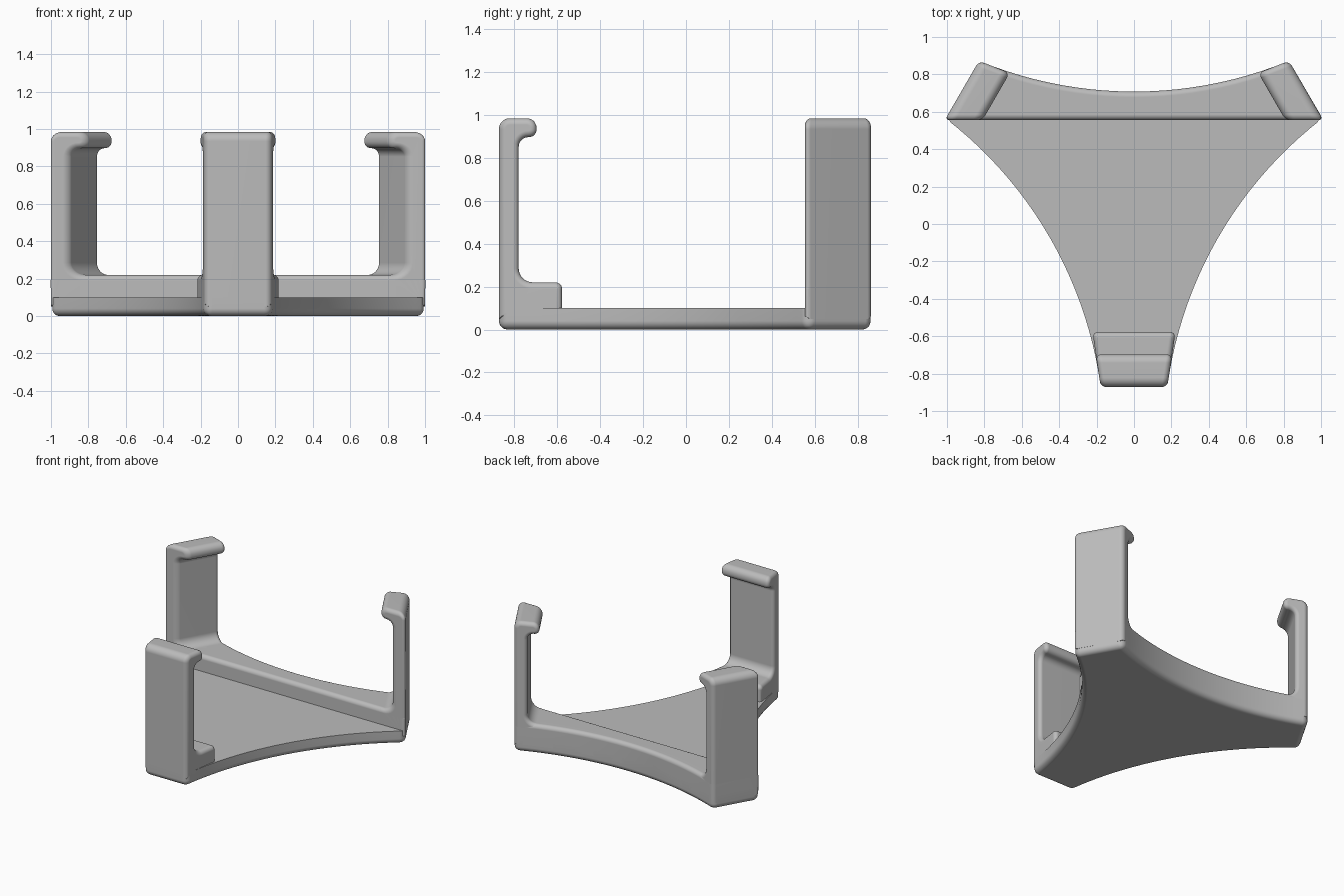
import bpy, bmesh, math
from mathutils import Vector, Matrix

old = bpy.data.objects.get("Cube")
if old:
    bpy.data.objects.remove(old, do_unlink=True)

grey = bpy.data.materials.new("plain_grey")
grey.use_nodes = True
colour = (0.5, 0.5, 0.5, 1)
grey.diffuse_color = colour
grey.node_tree.nodes["Principled BSDF"].inputs["Base Color"].default_value = colour

# Main dimensions: arm reach, half width of an arm end, nearest edge of the plate
REACH, HALF, WAIST = 1.06, 0.178, 0.52
CENTRE_Y = 0.188
PLATE_TOP, STEP_TOP, ARM_TOP = 0.1, 0.22, 0.985
BACK_CUT = 0.555
C30, S30 = math.cos(math.radians(30)), 0.5


def finish(name, bm):
    bmesh.ops.recalc_face_normals(bm, faces=bm.faces)
    mesh = bpy.data.meshes.new(name)
    bm.to_mesh(mesh)
    bm.free()
    mesh.materials.append(grey)
    obj = bpy.data.objects.new(name, mesh)
    bpy.context.collection.objects.link(obj)
    bpy.ops.object.select_all(action='DESELECT')
    obj.select_set(True)
    bpy.context.view_layer.objects.active = obj
    bpy.ops.object.shade_smooth_by_angle(angle=math.radians(35))
    weighted = obj.modifiers.new("even_shading", 'WEIGHTED_NORMAL')
    weighted.keep_sharp = True
    return obj


def prism(lower, upper):
    """Closed solid between two matching rings of points."""
    bm = bmesh.new()
    a = [bm.verts.new(p) for p in lower]
    b = [bm.verts.new(p) for p in upper]
    caps = [bm.faces.new(a[::-1]), bm.faces.new(b)]
    for i in range(len(a)):
        j = (i + 1) % len(a)
        bm.faces.new((a[i], a[j], b[j], b[i]))
    bmesh.ops.recalc_face_normals(bm, faces=bm.faces)
    return bm, caps


def round_edges(bm, edges, size):
    bmesh.ops.bevel(bm, geom=list(edges), offset=size, segments=5,
                    profile=0.5, affect='EDGES', clamp_overlap=False)


def upright_corners(bm):
    return {e for e in bm.edges
            if abs(e.verts[0].co.z - e.verts[1].co.z) > 0.01
            and e.calc_face_angle() > 0.4}


def rounded(corners, steps=7):
    """Polygon of (x, y, radius) corners with each corner rounded."""
    pts = []
    for i, (x, y, r) in enumerate(corners):
        p = Vector((x, y))
        if r == 0:
            pts.append(p)
            continue
        to_prev = (Vector(corners[i - 1][:2]) - p).normalized()
        to_next = (Vector(corners[(i + 1) % len(corners)][:2]) - p).normalized()
        mid = p + r * (to_prev + to_next)
        for k in range(steps + 1):
            a = k / steps * math.pi / 2
            pts.append(mid - r * (to_next * math.cos(a) + to_prev * math.sin(a)))
    return pts


# Concave edge, from right to left, about the plate centre
end_x, end_y = C30 * REACH - S30 * HALF, S30 * REACH + C30 * HALF
sag = end_y - WAIST
radius = (end_x ** 2 + sag ** 2) / (2 * sag)
sweep = math.asin(end_x / radius)
SEGMENTS = 22
arc = []
for i in range(SEGMENTS + 1):
    a = sweep * (1 - 2 * i / SEGMENTS)
    arc.append(Vector((radius * math.sin(a), WAIST + radius * (1 - math.cos(a)), 0)))
shift = Vector((0, CENTRE_Y, 0))

# Base plate: three concave edges, rounded underneath
outline = [Matrix.Rotation(k * math.tau / 3, 3, 'Z') @ p + shift
           for k in range(3) for p in arc]
bm, caps = prism(outline, [p + Vector((0, 0, PLATE_TOP)) for p in outline])
round_edges(bm, upright_corners(bm) | set(caps[0].edges), 0.04)
finish("base_plate", bm)

# Raised back rail between the two back arms
cut_t = (BACK_CUT - CENTRE_Y - S30 * REACH) / C30
cut_x = C30 * REACH - S30 * cut_t
foot = [p + shift for p in arc]
foot += [Vector((-cut_x, BACK_CUT, 0)), Vector((cut_x, BACK_CUT, 0))]
up = Vector((0, 0, 1))
bm, caps = prism([p + up * 0.06 for p in foot], [p + up * STEP_TOP for p in foot])
round_edges(bm, upright_corners(bm) | set(caps[1].edges), 0.03)
finish("back_rail", bm)


# Hooked arms: a profile along the reach, extruded between two side walls
def width(d):
    return HALF + 0.15 * (REACH - d)


def cut_side(d):
    return (BACK_CUT - CENTRE_Y - S30 * d) / C30


def arm(name, angle, inner, low_side, mirror=1):
    profile = rounded([
        (REACH, 0.05, 0), (REACH, ARM_TOP, 0.05),
        (0.885, ARM_TOP, 0.045), (0.885, 0.897, 0.035),
        (0.968, 0.897, 0.045), (0.968, STEP_TOP, 0.065),
        (inner, STEP_TOP, 0.032), (inner, 0.05, 0)])
    u = Vector((math.cos(angle), math.sin(angle), 0))
    v = Vector((-u.y, u.x, 0))

    def place(d, t, z):
        p = shift + u * d + v * t
        return Vector((p.x * mirror, p.y, z))

    bm, caps = prism([place(d, low_side(d), z) for d, z in profile],
                     [place(d, width(d), z) for d, z in profile])
    round_edges(bm, set(caps[0].edges) | set(caps[1].edges), 0.03)
    finish(name, bm)


arm("front_arm", -math.pi / 2, 0.765, lambda d: -width(d))
for side, mirror in (("left", 1), ("right", -1)):
    arm("back_arm_" + side, math.pi / 6, 0.85, cut_side, mirror)
